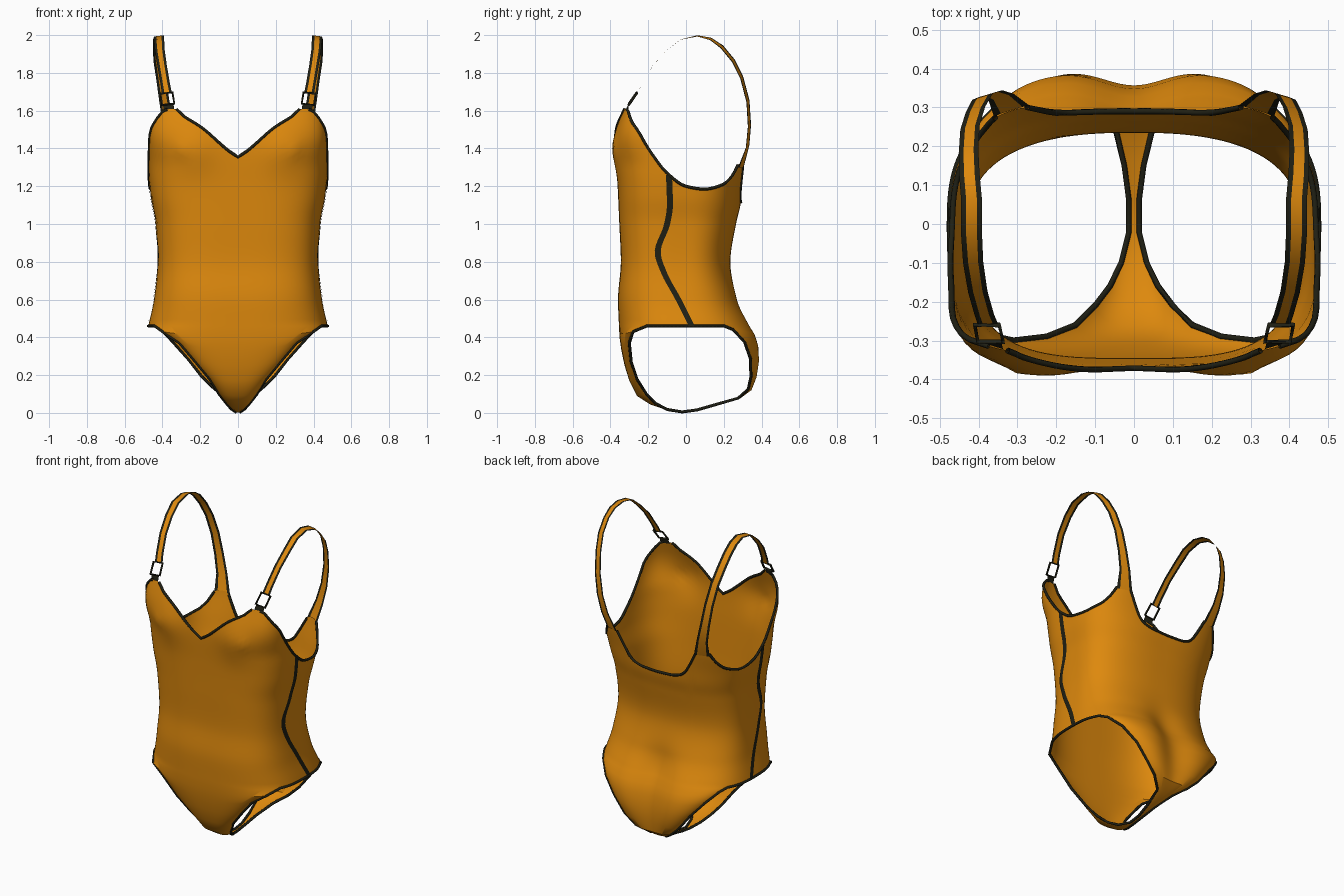
import bpy, bmesh, math
from mathutils import Vector

if "Cube" in bpy.data.objects:
    bpy.data.objects.remove(bpy.data.objects["Cube"])


def material(name, rgb):
    m = bpy.data.materials.new(name)
    m.diffuse_color = (*rgb, 1)
    m.use_nodes = True
    m.node_tree.nodes["Principled BSDF"].inputs["Base Color"].default_value = m.diffuse_color
    return m


ORANGE = material("orange fabric", (0.73, 0.25, 0.004))
DARK = material("dark trim", (0.014, 0.014, 0.007))


def curve(pts):
    """Smooth interpolation through (t, value) pairs, without overshoot."""
    xs, ys = zip(*pts)
    d = [(ys[i + 1] - ys[i]) / (xs[i + 1] - xs[i]) for i in range(len(xs) - 1)]
    m = [d[0]] + [0 if a * b <= 0 else 2 * a * b / (a + b) for a, b in zip(d, d[1:])] + [d[-1]]

    def f(x):
        x = min(max(x, xs[0]), xs[-1])
        i = max(k for k in range(len(d)) if xs[k] <= x)
        h = xs[i + 1] - xs[i]
        t = (x - xs[i]) / h
        return ((2*t**3 - 3*t*t + 1) * ys[i] + (t**3 - 2*t*t + t) * h * m[i]
                + (3*t*t - 2*t**3) * ys[i + 1] + (t**3 - t*t) * h * m[i + 1])
    return f


# Torso profiles by height
half_width = curve([(.46, .475), (.6, .445), (.8, .425), (1, .435), (1.15, .462),
                    (1.3, .475), (1.45, .476), (1.6, .462)])
front_y = curve([(.46, .355), (.6, .36), (.8, .345), (1, .353), (1.2, .362),
                 (1.4, .372), (1.5, .362), (1.62, .33)])
back_y = curve([(.46, .35), (.6, .28), (.8, .235), (1, .265), (1.1, .288), (1.2, .3), (1.35, .325)])
front_n = curve([(.46, 3), (.8, 3.4), (1.3, 3.6), (1.5, 5.6), (1.62, 5.8)])
back_n = curve([(.46, 2.7), (.8, 2.5), (1.1, 2.7), (1.3, 3.3)])
# Upper edge by angle from the front centre: neckline, armhole, back neckline
top_z = curve([(0, 1.355), (8, 1.39), (15, 1.43), (28, 1.51), (40, 1.57), (46, 1.61), (51, 1.605),
               (57, 1.54), (61.5, 1.49), (67, 1.40), (78, 1.27), (90, 1.2), (102, 1.185),
               (115, 1.21), (123, 1.26), (129, 1.32), (136, 1.32), (140, 1.25), (145, 1.17),
               (151, 1.135), (161, 1.12), (180, 1.115)])
HIP = 0.46
F_EDGE, B_EDGE, STEP = 65, 115, 2.5


def cleft(x):
    return .05 * math.exp(-(x / .12) ** 2)


def body_point(deg, z):
    a = math.radians(deg)
    s, c = math.sin(a), -math.cos(a)
    w, (d, n) = half_width(z), (front_y(z), front_n(z)) if c < 0 else (back_y(z), back_n(z))
    r = (abs(s / w) ** n + abs(c / d) ** n) ** (-1 / n)
    x, y = r * s, r * c
    if c < 0:   # bust
        y -= .022 * math.exp(-((abs(x) - .24) / .11) ** 2 - ((z - 1.39) / .12) ** 2)
        y -= .008 * math.exp(-((abs(x) - .3) / .03) ** 2 - ((z - 1.39) / .03) ** 2)
    else:       # dent at the back centre
        y -= cleft(x) * math.exp(-((z - HIP) / .15) ** 2)
    return Vector((x, y, z))


def body_top(deg):
    return body_point(deg, top_z(abs((deg + 180) % 360 - 180)))


def add_grid(bm, rows, flip=False, mat=lambda i: 0):
    vs = [[bm.verts.new(p) for p in row] for row in rows]
    for lo, hi in zip(vs, vs[1:]):
        for i in range(len(lo) - 1):
            q = [lo[i], lo[i + 1], hi[i + 1], hi[i]]
            f = bm.faces.new(q[::-1] if flip else q)
            f.material_index = mat(i)


def finish(bm, name, mats, angle=35):
    bmesh.ops.remove_doubles(bm, verts=bm.verts, dist=1e-4)
    me = bpy.data.meshes.new(name)
    bm.to_mesh(me)
    bm.free()
    for m in mats:
        me.materials.append(m)
    ob = bpy.data.objects.new(name, me)
    bpy.context.collection.objects.link(ob)
    bpy.ops.object.select_all(action='DESELECT')
    ob.select_set(True)
    bpy.context.view_layer.objects.active = ob
    bpy.ops.object.shade_smooth_by_angle(angle=math.radians(angle))
    return ob


def tube(name, pts, radius=.008, cyclic=False, sides=6):
    """Thin piping along a path."""
    pts = [Vector(p) for p in pts]
    n = len(pts)
    rings = []
    for i, p in enumerate(pts):
        a = pts[(i - 1) % n] if cyclic or i else p
        b = pts[(i + 1) % n] if cyclic or i < n - 1 else p
        t = (b - a).normalized()
        out = Vector((p.x, p.y, .3 if abs(t.z) < .9 else 0))
        u = (out - t * out.dot(t)).normalized()
        v = t.cross(u)
        rings.append([p + radius * (u * math.cos(k * math.tau / sides) + v * math.sin(k * math.tau / sides))
                      for k in range(sides + 1)])
    if cyclic:
        rings.append(rings[0])
    bm = bmesh.new()
    add_grid(bm, rings)
    bmesh.ops.recalc_face_normals(bm, faces=bm.faces)
    return finish(bm, name, [DARK], 70)


def angles(a, b):
    return [a + STEP * i for i in range(round((b - a) / STEP) + 1)]


# Suit body: torso ring from the hips to the upper edge
bm = bmesh.new()
ROWS = 32
cols = angles(0, 360)
add_grid(bm, [[body_point(a, HIP + (body_top(a).z - HIP) * j / ROWS) for a in cols]
              for j in range(ROWS + 1)])

# Lower panels: centre height, centre y, edge x, edge y, edge height, dent share
FRONT = [(.40, -.352, .40, -.28, .43, 0), (.33, -.342, .31, -.30, .37, 0), (.25, -.325, .225, -.29, .27, 0),
         (.17, -.30, .15, -.26, .18, 0), (.09, -.26, .10, -.21, .10, 0), (.045, -.19, .062, -.16, .05, 0),
         (.015, -.10, .033, -.10, .018, 0), (.003, -.02, .013, -.02, .005, 0)]
BACK = [(.41, .378, .405, .25, .44, 1), (.35, .398, .345, .31, .375, 1), (.27, .407, .265, .342, .285, 1),
        (.19, .402, .19, .347, .19, .9), (.12, .37, .122, .338, .125, .5), (.075, .29, .055, .28, .078, .1),
        (.04, .16, .025, .15, .042, 0), (.015, .06, .013, .06, .016, 0), (.003, -.02, .013, -.02, .005, 0)]


def panel(table, a0, a1):
    base = [body_point(a, HIP) for a in angles(a0, a1)]
    bare = [p + Vector((0, cleft(p.x) if p.y > 0 else 0, 0)) for p in base]
    mid, edge = bare[len(base) // 2], base[-1]
    rows = [base]
    for zc, yc, xe, ye, ze, dent in table:
        row = []
        for p in bare:
            t = p.x / abs(edge.x)
            x = xe * t
            y = yc + (p.y - mid.y) * (ye - yc) / (edge.y - mid.y) - dent * cleft(x)
            row.append(Vector((x, y, zc + (ze - zc) * t * t)))
        rows.append(row)
    return rows


front_rows = panel(FRONT, -F_EDGE, F_EDGE)
back_rows = panel(BACK, B_EDGE, 360 - B_EDGE)
add_grid(bm, front_rows, flip=True)
add_grid(bm, back_rows, flip=True)
finish(bm, "suit_body", [ORANGE])

# Neckline piping
tube("front_neck_trim", [body_top(a) for a in angles(-45, 45)])
tube("back_neck_trim", [body_top(a) for a in angles(137.5, 222.5)])

# Strap path (x, y, z, half width)
STRAP = [(.376, -.258, 1.69, .026), (.385, -.235, 1.74, .025), (.402, -.175, 1.84, .025),
         (.414, -.10, 1.92, .026), (.418, -.03, 1.976, .027), (.418, .06, 1.996, .027),
         (.424, .13, 1.98, .027), (.426, .19, 1.938, .027), (.422, .25, 1.865, .027), (.408, .295, 1.775, .027),
         (.39, .328, 1.65, .028), (.368, .336, 1.52, .03), (.342, .326, 1.41, .034)]


def strap_rows(side):
    path = [Vector(p[:3]) for p in STRAP]
    rows = []
    for i, p in enumerate(path):
        t = (path[min(i + 1, len(path) - 1)] - path[max(i - 1, 0)]).normalized()
        k = min(1, max(0, (i - 3) / 4))
        d = Vector((1, -.3 * k, -.25 * k))
        d = (d - t * d.dot(t)).normalized()
        w = STRAP[i][3]
        rows.append([p + d * o for o in (-w, .013 - w, w - .013, w)])
    # the lower end lies on the back of the body
    rows.append([body_point(a, 1.3) + Vector((.003, .004, 0)) for a in (138.5, 136.3, 129.5, 127.3)])
    return [[Vector((side * q.x, q.y, q.z)) for q in r] for r in rows]


SEAM = curve([(.46, .03), (.6, -.04), (.75, -.12), (.85, -.15), (1, -.1), (1.1, -.085), (1.26, -.09)])


def seam_point(y, z, side):
    d, n = (front_y(z), front_n(z)) if y < 0 else (back_y(z), back_n(z))
    return Vector((side * (half_width(z) * (1 - abs(y / d) ** n) ** (1 / n) + .004), y, z))


for side, tag in ((1, "right"), (-1, "left")):
    flip = side < 0
    # Shoulder strap with dark borders
    bm = bmesh.new()
    add_grid(bm, strap_rows(side), flip=not flip, mat=lambda i: 0 if i == 1 else 1)
    bmesh.ops.recalc_face_normals(bm, faces=bm.faces)
    finish(bm, tag + "_strap", [ORANGE, DARK])
    # Buckle frame and the short loop holding it
    frame = [(.337, -.303, 1.637), (.402, -.303, 1.63), (.41, -.26, 1.69), (.347, -.26, 1.697)]
    tube(tag + "_buckle", [(side * x, y, z) for x, y, z in frame], .007, True, 4)
    bm = bmesh.new()
    add_grid(bm, [[(side * .337, -.322, 1.6), (side * .392, -.305, 1.6)],
                  [(side * .342, -.303, 1.64), (side * .398, -.303, 1.635)]], flip=flip)
    finish(bm, tag + "_buckle_loop", [DARK])
    # Armhole piping
    tube(tag + "_armhole_trim", [body_top(side * a) for a in angles(50, 127.5)])
    # Leg opening piping: hip line, back edge down, front edge up
    front_k, back_k = (-1, 0) if side > 0 else (0, -1)
    hip = [body_point(side * a, HIP) for a in angles(F_EDGE, B_EDGE)]
    loop = hip + [r[back_k] for r in back_rows[1:]] + [r[front_k] for r in front_rows[-2:0:-1]]
    tube(tag + "_leg_trim", loop, .008, True)
    # Side seam stripe
    bm = bmesh.new()
    zs = [.46 + .8 * i / 32 for i in range(33)]
    add_grid(bm, [[seam_point(SEAM(z) + o, z, side) for o in (-.016, 0, .016)] for z in zs], flip=flip)
    finish(bm, tag + "_side_seam", [DARK])
